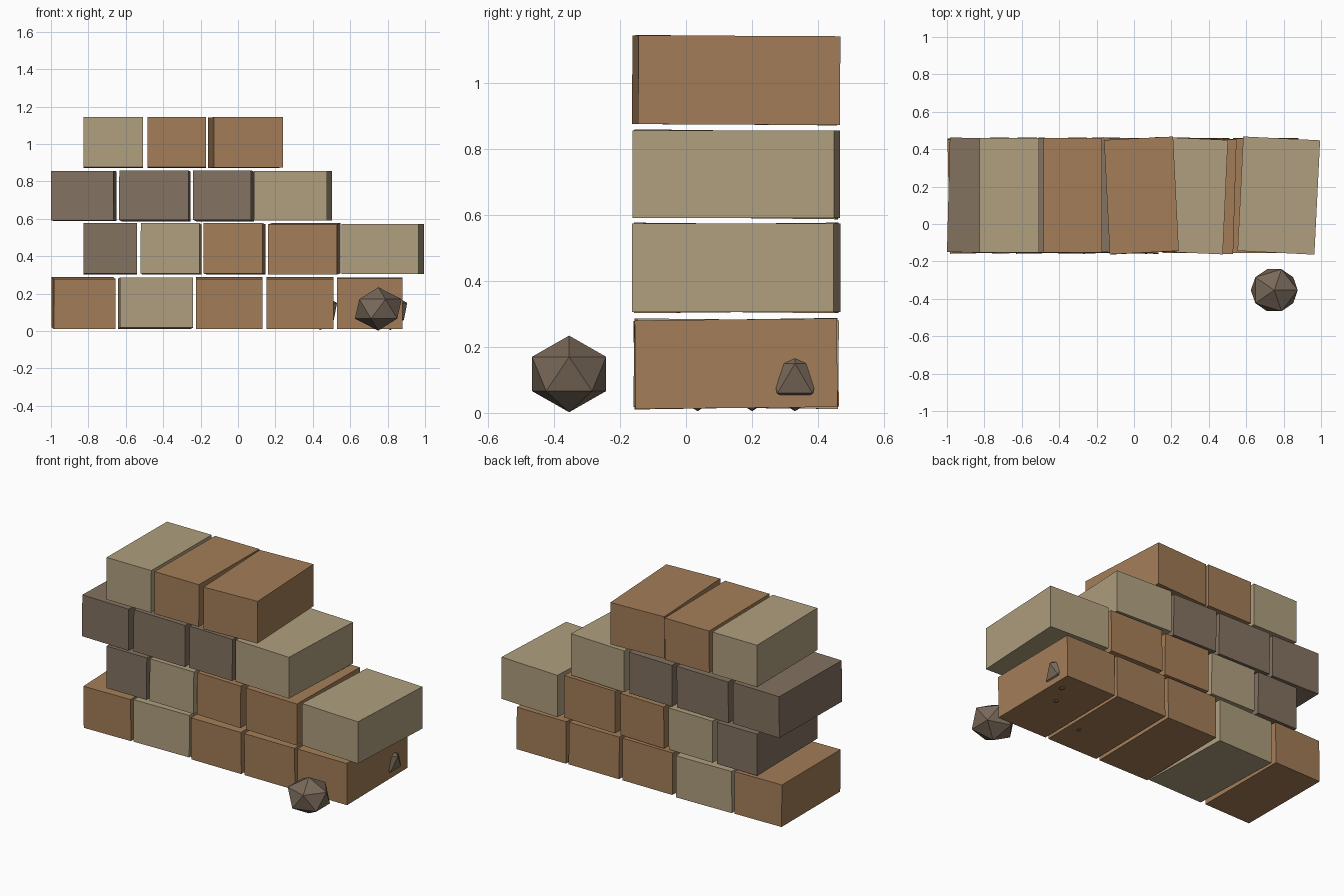
import bpy
from math import cos

if "Cube" in bpy.data.objects:
    bpy.data.objects.remove(bpy.data.objects["Cube"])

COLOURS = {
    "clay": (0.37, 0.205, 0.098, 1),
    "sand": (0.43, 0.347, 0.21, 1),
    "umber": (0.227, 0.168, 0.117, 1),
    "rock": (0.19, 0.14, 0.10, 1),
}
MATS = {}
for key, col in COLOURS.items():
    MATS[key] = bpy.data.materials.new(key)
    MATS[key].diffuse_color = col

DEPTH, Y_MID = 0.612, 0.152


def brick(name, x0, x1, z0, z1, yaw, pitch, colour):
    """Brick given by its front-face span, with a slight hand-laid twist."""
    x = (x0 + x1) / 2 - yaw * DEPTH / 2
    bpy.ops.mesh.primitive_cube_add(size=1, location=(x, Y_MID, (z0 + z1) / 2),
                                    rotation=(pitch, 0, yaw))
    ob = bpy.context.object
    ob.name = name
    ob.scale = ((x1 - x0) * cos(yaw), DEPTH, z1 - z0)
    ob.data.materials.append(MATS[colour])


def stone(name, loc, scale):
    bpy.ops.mesh.primitive_ico_sphere_add(subdivisions=1, radius=1, location=loc)
    ob = bpy.context.object
    ob.name = name
    ob.scale = scale
    ob.data.materials.append(MATS["rock"])


# Courses: bottom, top, then (left, right, yaw, pitch, colour) per brick
COURSES = [
    (0.015, 0.283, [(-0.985, -0.655, 0.02, 0.015, "clay"),
                    (-0.63, -0.24, 0.02, -0.01, "sand"),
                    (-0.225, 0.13, 0.0, 0.015, "clay"),
                    (0.153, 0.51, 0.0, 0.015, "clay"),
                    (0.53, 0.88, 0.0, 0.01, "clay")]),
    (0.305, 0.573, [(-0.825, -0.54, 0.0, -0.01, "umber"),
                    (-0.52, -0.205, -0.015, -0.01, "sand"),
                    (-0.185, 0.13, -0.03, -0.01, "clay"),
                    (0.16, 0.53, -0.03, 0.01, "clay"),
                    (0.553, 0.965, -0.05, 0.0, "sand")]),
    (0.59, 0.855, [(-1.0, -0.665, -0.025, -0.005, "umber"),
                   (-0.635, -0.265, -0.02, -0.012, "umber"),
                   (-0.24, 0.07, -0.025, -0.012, "umber"),
                   (0.085, 0.475, -0.045, 0.0, "sand")]),
    (0.873, 1.142, [(-0.825, -0.508, 0.0, -0.008, "sand"),
                    (-0.485, -0.17, 0.0, -0.008, "clay"),
                    (-0.13, 0.24, 0.05, -0.005, "clay")]),
]
for r, (z0, z1, row) in enumerate(COURSES):
    for i, (x0, x1, yaw, pitch, colour) in enumerate(row):
        brick(f"brick_{r + 1}_{i + 1}", x0, x1, z0, z1, yaw, pitch, colour)

# Loose stone in front, and rubble mostly buried in the bottom course
stone("loose_stone", (0.75, -0.354, 0.118), (0.14, 0.132, 0.116))
stone("rubble_1", (0.44, 0.035, 0.105), (0.10, 0.10, 0.10))
stone("rubble_2", (0.75, 0.20, 0.105), (0.10, 0.10, 0.10))
stone("rubble_3", (0.815, 0.33, 0.105), (0.10, 0.10, 0.10))

for m in bpy.data.materials:
    if m.users and not m.is_grease_pencil:
        m.use_nodes = True
        m.node_tree.nodes["Principled BSDF"].inputs["Base Color"].default_value = m.diffuse_color
